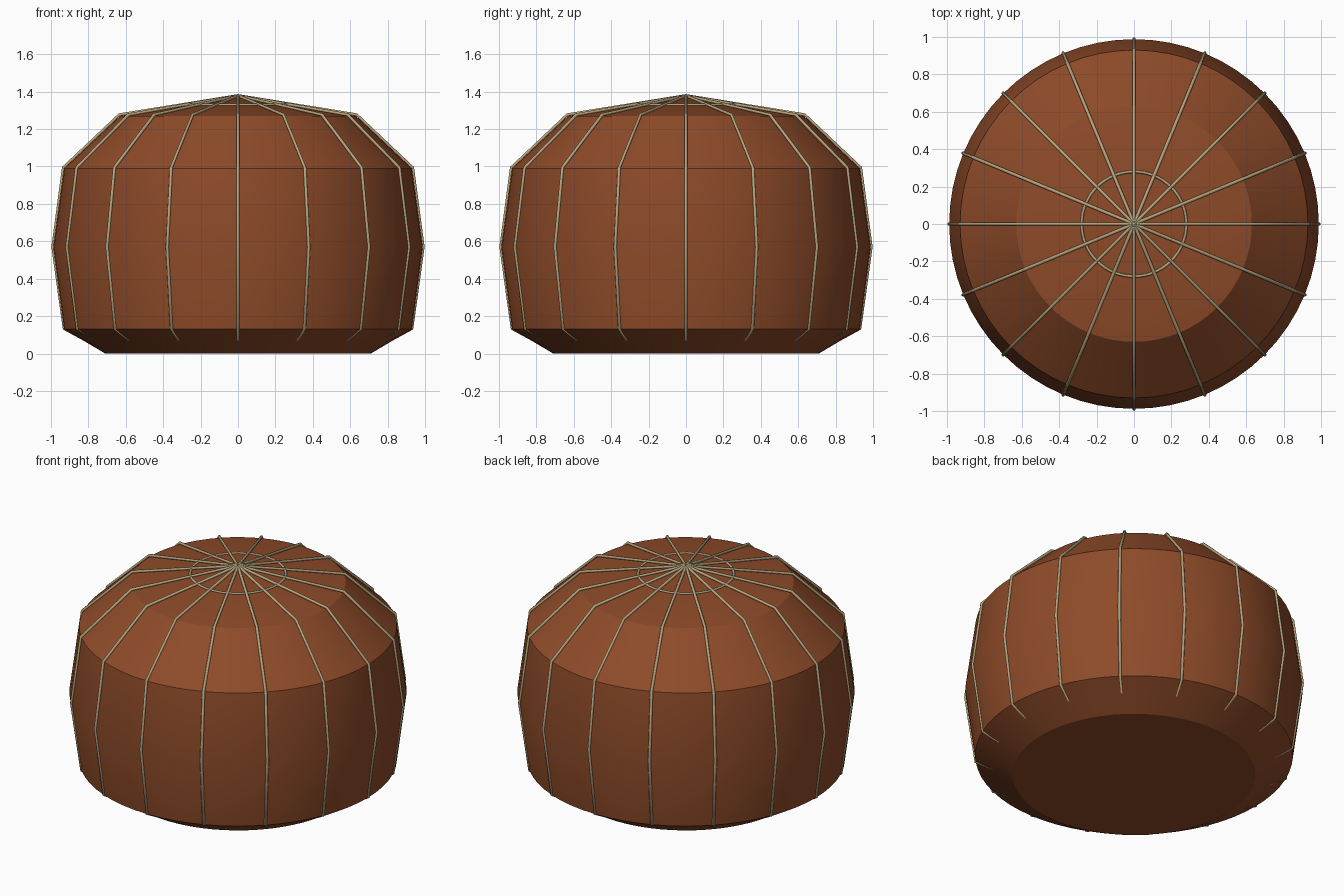
import bpy
import bmesh
import math
from mathutils import Vector

cube = bpy.data.objects.get("Cube")
if cube:
    bpy.data.objects.remove(cube)

SEAMS = 16
SIDES = 64


def make_material(name, rgb):
    mat = bpy.data.materials.new(name)
    mat.use_nodes = True
    mat.diffuse_color = (*rgb, 1)
    bsdf = mat.node_tree.nodes["Principled BSDF"]
    bsdf.inputs["Base Color"].default_value = (*rgb, 1)
    bsdf.inputs["Roughness"].default_value = 0.7
    return mat


leather = make_material("brown leather", (0.27, 0.07, 0.022))
thread = make_material("tan piping", (0.46, 0.36, 0.20))

# Half profile from base centre to crown, as radius and height
profile = [(0, 0), (0.71, 0), (0.93, 0.13), (0.988, 0.57),
           (0.93, 0.99), (0.63, 1.27), (0, 1.375)]

# Cushion: profile spun around the vertical axis
bm = bmesh.new()
verts = [bm.verts.new((r, 0, z)) for r, z in profile]
edges = [bm.edges.new(pair) for pair in zip(verts, verts[1:])]
bmesh.ops.spin(bm, geom=verts + edges, cent=(0, 0, 0), axis=(0, 0, 1),
               angle=math.tau, steps=SIDES, use_duplicate=False)
bmesh.ops.remove_doubles(bm, verts=bm.verts, dist=0.0005)
bmesh.ops.recalc_face_normals(bm, faces=bm.faces)
mesh = bpy.data.meshes.new("cushion")
bm.to_mesh(mesh)
bm.free()
mesh.materials.append(leather)
cushion = bpy.data.objects.new("cushion", mesh)
bpy.context.collection.objects.link(cushion)
bpy.context.view_layer.objects.active = cushion
cushion.select_set(True)
bpy.ops.object.shade_smooth_by_angle(angle=math.radians(30))
cushion.select_set(False)


def piping(name, paths, radius, closed=False):
    curve = bpy.data.curves.new(name, "CURVE")
    curve.dimensions = "3D"
    curve.bevel_depth = radius
    curve.bevel_resolution = 1
    curve.use_fill_caps = True
    for path in paths:
        spline = curve.splines.new("POLY")
        spline.points.add(len(path) - 1)
        for point, co in zip(spline.points, path):
            point.co = (*co, 1)
        spline.use_cyclic_u = closed
    curve.materials.append(thread)
    obj = bpy.data.objects.new(name, curve)
    bpy.context.collection.objects.link(obj)


# Panel seams: slim cords running from the base rim up to the crown
cord = [(0.705, 0.012), (0.93, 0.133), (0.99, 0.57),
        (0.934, 0.994), (0.634, 1.277), (0, 1.379)]
seams = []
for i in range(SEAMS):
    a = math.tau * i / SEAMS
    seams.append([Vector((r * math.cos(a), r * math.sin(a), z)) for r, z in cord])
piping("panel_seams", seams, 0.009)

# Round seam on the crown
ring = [Vector((0.28 * math.cos(math.tau * i / SIDES),
                0.28 * math.sin(math.tau * i / SIDES), 1.33))
        for i in range(SIDES)]
piping("crown_seam", [ring], 0.008, closed=True)
